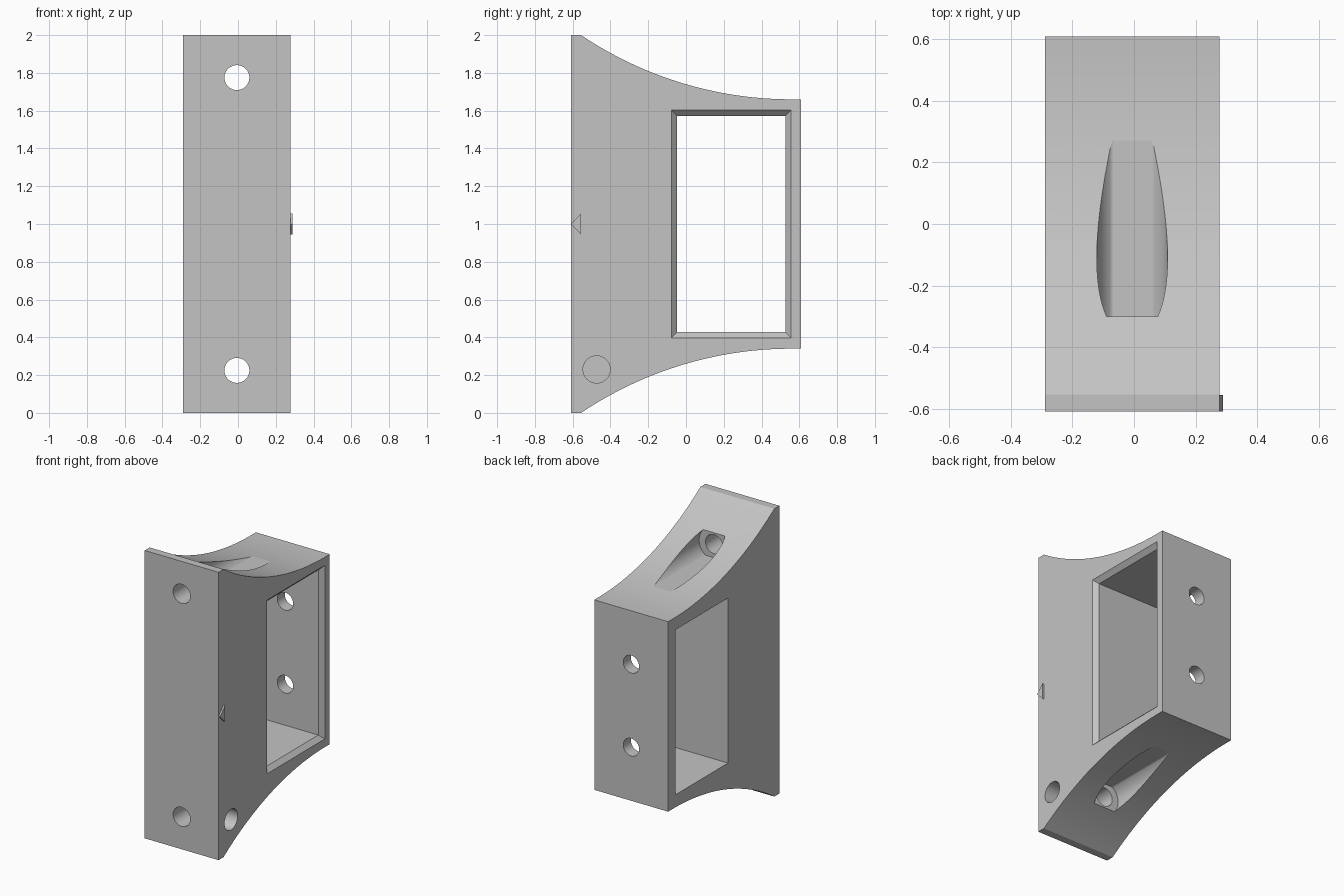
import bpy, bmesh, math

cube = bpy.data.objects.get("Cube")
if cube:
    bpy.data.objects.remove(cube, do_unlink=True)

grey = bpy.data.materials.new("light_grey")
grey.use_nodes = True
colour = (0.55, 0.55, 0.55, 1)
grey.diffuse_color = colour
grey.node_tree.nodes["Principled BSDF"].inputs["Base Color"].default_value = colour

MID_X, RIGHT, LEFT = -0.006, 0.278, -0.29
BOLT_Z = 0.775          # bolt axes, measured from the mid height


def loft(name, axis, sections):
    """Solid through 2D outlines placed along x (outline y,z) or y (outline x,z)."""
    bm = bmesh.new()
    rings = []
    for pos, pts in sections:
        rings.append([bm.verts.new((pos, a, b) if axis == "x" else (a, pos, b))
                      for a, b in pts])
    for r0, r1 in zip(rings, rings[1:]):
        n = len(r0)
        for i in range(n):
            j = (i + 1) % n
            bm.faces.new((r0[i], r0[j], r1[j], r1[i]))
    bm.faces.new(rings[0])
    bm.faces.new(rings[-1])
    bmesh.ops.recalc_face_normals(bm, faces=bm.faces)
    mesh = bpy.data.meshes.new(name)
    bm.to_mesh(mesh)
    bm.free()
    mesh.materials.append(grey)
    obj = bpy.data.objects.new(name, mesh)
    bpy.context.collection.objects.link(obj)
    return obj


def prism(name, axis, lo, hi, pts):
    return loft(name, axis, [(lo, pts), (hi, pts)])


def circle(a, b, r, n=96):
    return [(a + r * math.cos(2 * math.pi * i / n), b + r * math.sin(2 * math.pi * i / n))
            for i in range(n)]


def rect(y0, y1, half, grow):
    y0, y1, h = y0 - grow, y1 + grow, half + grow
    return [(y0, 1 - h), (y1, 1 - h), (y1, 1 + h), (y0, 1 + h)]


# Body: block with concave arcs on top and bottom
R, ARC_Y, BACK_Z = 2.0, 0.56, 0.66
start = math.asin(1.115 / R)
upper = [(-0.61, 1.0)]
for i in range(41):
    t = start * (1 - i / 40)
    upper.append((ARC_Y - R * math.sin(t), BACK_Z + R * (1 - math.cos(t))))
upper[-1] = (ARC_Y, BACK_Z)
upper.append((0.61, BACK_Z))
outline = [(y, 1 + z) for y, z in upper] + [(y, 1 - z) for y, z in reversed(upper)]
body = prism("bracket_body", "x", LEFT, RIGHT, outline)

# Window with a chamfer on one side
cutters = [loft("window_cutter", "x",
                [(p, rect(-0.047, 0.527, 0.573, g))
                 for p, g in ((-0.4, 0), (RIGHT - 0.03, 0), (RIGHT + 0.03, 0.06))])]

# Bolt holes with head channels that open into the arcs
for side, label in ((1, "upper"), (-1, "lower")):
    z = 1 + side * BOLT_Z
    cutters.append(prism(label + "_bolt_cutter", "y", -0.8, -0.2, circle(MID_X, z, 0.066)))
    channel = [(x, z + side * max(h, -0.094)) for x, h in circle(MID_X, 0, 0.115)]
    cutters.append(prism(label + "_channel_cutter", "y", -0.3, 0.8, channel))
    # Holes through the back wall
    cutters.append(prism(label + "_back_hole_cutter", "y", 0.4, 0.8,
                         circle(MID_X, 1 + side * 0.288, 0.061)))

# Blind round pocket in the side
cutters.append(prism("pocket_cutter", "x", RIGHT - 0.1, 0.4, circle(-0.473, 0.23, 0.072)))

for c in cutters:
    c.hide_render = True
    mod = body.modifiers.new(c.name, "BOOLEAN")
    mod.operation, mod.solver, mod.object = "DIFFERENCE", "EXACT", c

# Bake the cuts, then remove the helpers
bpy.context.view_layer.update()
evaluated = body.evaluated_get(bpy.context.evaluated_depsgraph_get())
cut_mesh = bpy.data.meshes.new_from_object(evaluated)
body.modifiers.clear()
body.data = cut_mesh
for c in cutters:
    bpy.data.objects.remove(c, do_unlink=True)

# Small raised triangle marking the middle of the side
prism("centre_marker", "x", RIGHT - 0.01, 0.289,
      [(-0.61, 1.0), (-0.556, 0.945), (-0.556, 1.055)])

# Smooth arcs and bores, crisp edges
bpy.ops.object.select_all(action="DESELECT")
body.select_set(True)
bpy.context.view_layer.objects.active = body
bpy.ops.object.shade_smooth_by_angle(angle=math.radians(6))
